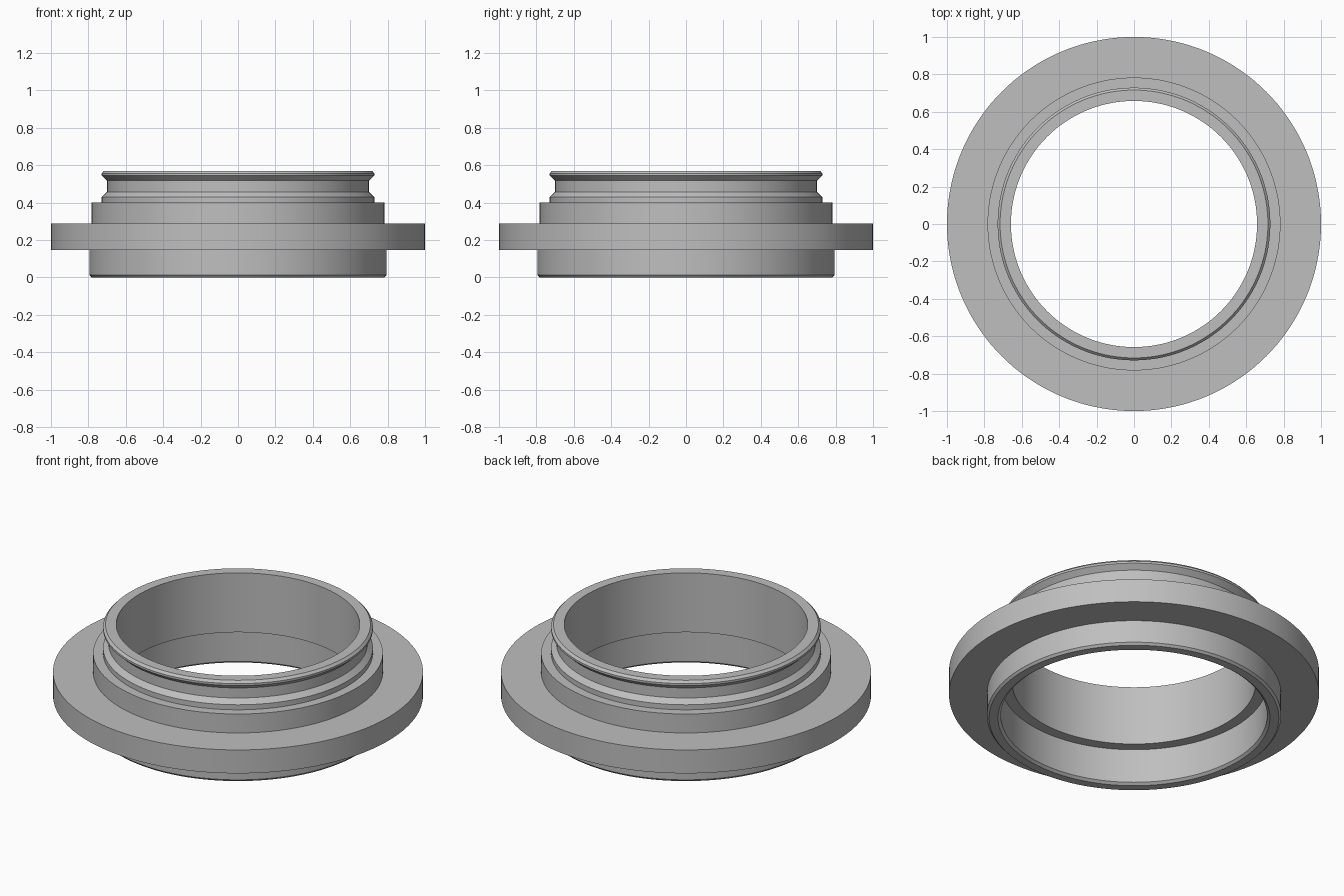
import bpy
import bmesh
import math

if "Cube" in bpy.data.objects:
    bpy.data.objects.remove(bpy.data.objects["Cube"], do_unlink=True)

# One machined metal colour
metal = bpy.data.materials.new("machined_grey")
metal.use_nodes = True
grey = (0.52, 0.52, 0.52, 1.0)
metal.diffuse_color = grey
metal.node_tree.nodes["Principled BSDF"].inputs["Base Color"].default_value = grey

# Cross-section sections as (radius, height), running up the outside
lower_collar = [(0.783, 0.0), (0.795, 0.013), (0.795, 0.147)]
flange = [(1.0, 0.147), (1.0, 0.287)]
upper_collar = [(0.783, 0.287), (0.783, 0.4)]
groove = [(0.729, 0.4), (0.729, 0.43), (0.7, 0.457), (0.7, 0.517)]
lip = [(0.729, 0.544), (0.729, 0.556), (0.716, 0.57)]
# ...and back down the inside
bore = [(0.658, 0.57), (0.658, 0.216)]
counterbore = [(0.72, 0.216), (0.72, 0.013), (0.735, 0.0)]


def lathe(name, profile, material, steps=144):
    """Revolve a closed profile about the z axis into a solid ring."""
    bm = bmesh.new()
    verts = [bm.verts.new((r, 0, z)) for r, z in profile]
    edges = [bm.edges.new((a, b)) for a, b in zip(verts, verts[1:] + verts[:1])]
    bmesh.ops.spin(bm, geom=verts + edges, cent=(0, 0, 0), axis=(0, 0, 1),
                   angle=math.tau, steps=steps, use_merge=False)
    bmesh.ops.remove_doubles(bm, verts=bm.verts[:], dist=0.0001)
    bmesh.ops.recalc_face_normals(bm, faces=bm.faces[:])
    mesh = bpy.data.meshes.new(name)
    bm.to_mesh(mesh)
    bm.free()
    mesh.materials.append(material)
    obj = bpy.data.objects.new(name, mesh)
    bpy.context.collection.objects.link(obj)
    return obj


ring = lathe("flanged_ring",
             lower_collar + flange + upper_collar + groove + lip + bore + counterbore,
             metal)

# Smooth walls, crisp machined edges
bpy.ops.object.select_all(action="DESELECT")
ring.select_set(True)
bpy.context.view_layer.objects.active = ring
bpy.ops.object.shade_smooth_by_angle(angle=math.radians(25))
